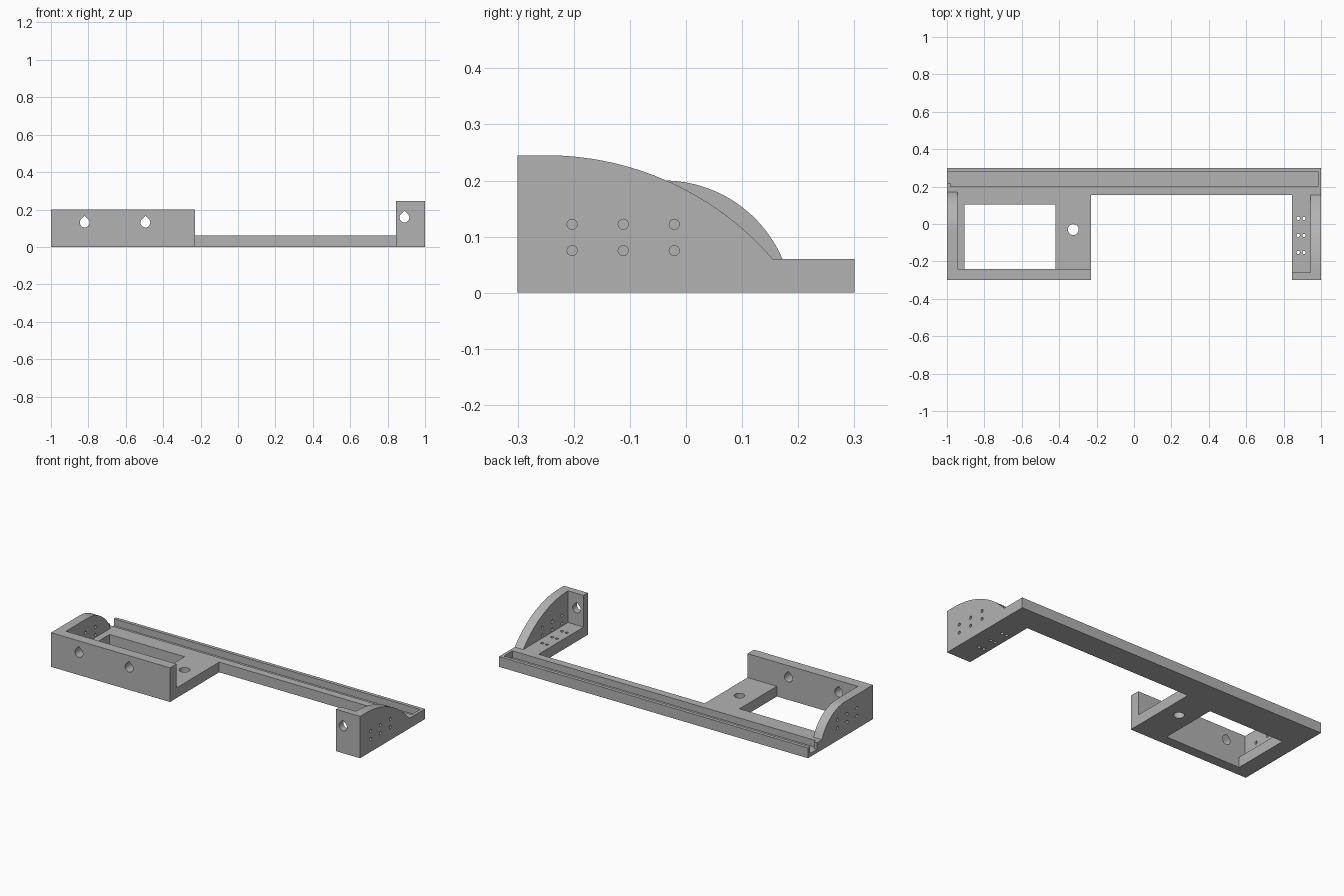
import bpy, bmesh, math

cube = bpy.data.objects.get("Cube")
if cube:
    bpy.data.objects.remove(cube, do_unlink=True)

grey = bpy.data.materials.new("plain_grey")
grey.use_nodes = True
grey.diffuse_color = (0.45, 0.45, 0.45, 1)
grey.node_tree.nodes["Principled BSDF"].inputs["Base Color"].default_value = (0.45, 0.45, 0.45, 1)

PLACE = {"X": lambda u, v, w: (w, u, v),
         "Y": lambda u, v, w: (u, w, v),
         "Z": lambda u, v, w: (u, v, w)}


def prism(name, outline, axis, start, end):
    """Extrude a 2D outline along an axis."""
    bm = bmesh.new()
    face = bm.faces.new([bm.verts.new(PLACE[axis](u, v, start)) for u, v in outline])
    top = bmesh.ops.extrude_face_region(bm, geom=[face])["geom"]
    bmesh.ops.translate(bm, vec=PLACE[axis](0, 0, end - start),
                        verts=[g for g in top if isinstance(g, bmesh.types.BMVert)])
    bmesh.ops.recalc_face_normals(bm, faces=bm.faces)
    mesh = bpy.data.meshes.new(name)
    bm.to_mesh(mesh)
    bm.free()
    mesh.materials.append(grey)
    obj = bpy.data.objects.new(name, mesh)
    bpy.context.collection.objects.link(obj)
    return obj


def rect(u0, u1, v0, v1):
    return [(u0, v0), (u1, v0), (u1, v1), (u0, v1)]


def circle(u, v, r, n=24):
    return [(u + r * math.cos(math.tau * i / n), v + r * math.sin(math.tau * i / n))
            for i in range(n)]


def teardrop(u, v, r, n=18):
    """Round hole with a pointed top."""
    arc = [math.radians(135 + 270 * i / n) for i in range(n + 1)]
    return [(u, v + r * math.sqrt(2))] + [(u + r * math.cos(a), v + r * math.sin(a)) for a in arc]


def arched_side(front, flat_end, height, back, n=28):
    """Side profile: level top, then an arc falling to the rail."""
    run, drop = back - flat_end, height - RAIL
    radius = (run * run + drop * drop) / (2 * drop)
    sweep = math.asin(run / radius)
    arc = [(flat_end + radius * math.sin(sweep * i / n),
            height - radius * (1 - math.cos(sweep * i / n))) for i in range(n + 1)]
    return [(back, 0), (front, 0), (front, height)] + arc


def combine(target, other, operation):
    mod = target.modifiers.new(operation.lower(), "BOOLEAN")
    mod.operation = operation
    mod.solver = "EXACT"
    mod.object = other
    with bpy.context.temp_override(object=target, active_object=target):
        bpy.ops.object.modifier_apply(modifier=mod.name)
    bpy.data.objects.remove(other, do_unlink=True)


RAIL = 0.06

# Flat base: long rear rail with a wide arm and a narrow arm
frame = prism("bracket_frame", [(-1, -0.3), (-0.23, -0.3), (-0.23, 0.155), (0.845, 0.155),
                                (0.845, -0.3), (1, -0.3), (1, 0.3), (-1, 0.3)], "Z", 0, RAIL)

# Upright walls
walls = [
    prism("right_front_wall", rect(-1, -0.23, 0, 0.2), "Y", -0.3, -0.24),
    prism("right_side_wall", arched_side(-0.3, -0.04, 0.2, 0.172), "X", -1, -0.945),
    prism("left_front_wall", rect(0.845, 1, 0, 0.245), "Y", -0.3, -0.26),
    prism("left_side_wall", arched_side(-0.3, -0.25, 0.245, 0.155), "X", 0.945, 1),
]
for wall in walls:
    combine(frame, wall, "UNION")

# Window, cable groove open at one end, and the plate hole
cutters = [
    prism("window_cutter", rect(-0.905, -0.42, -0.24, 0.105), "Z", -0.1, 0.1),
    prism("groove_cutter", [(-1.1, 0.218), (-0.98, 0.218), (-0.98, 0.2), (0.983, 0.2),
                            (0.983, 0.28), (-1.1, 0.28)], "Z", 0.02, 0.1),
    prism("plate_hole_cutter", circle(-0.325, -0.03, 0.029), "Z", -0.1, 0.1),
]

# Teardrop holes through the front walls
for x, z in ((-0.82, 0.13), (-0.495, 0.13), (0.89, 0.157)):
    cutters.append(prism("teardrop_cutter", teardrop(x, z, 0.026), "Y", -0.4, -0.2))

# Two rows of three small screw holes in each side wall and the narrow floor
for i in range(3):
    for z in (0.075, 0.122):
        cutters.append(prism("screw_cutter", circle(-0.203 + 0.091 * i, z, 0.009, 16), "X", 0.9, 1.1))
        cutters.append(prism("screw_cutter", circle(-0.152 + 0.091 * i, z, 0.009, 16), "X", -1.1, -0.92))
    for x in (0.878, 0.909):
        cutters.append(prism("screw_cutter", circle(x, -0.152 + 0.091 * i, 0.009, 16), "Z", -0.1, 0.1))

for cutter in cutters:
    combine(frame, cutter, "DIFFERENCE")

# Smooth the arcs, keep the corners crisp
bpy.ops.object.select_all(action="DESELECT")
frame.select_set(True)
bpy.context.view_layer.objects.active = frame
bpy.ops.object.shade_smooth_by_angle(angle=math.radians(30))
